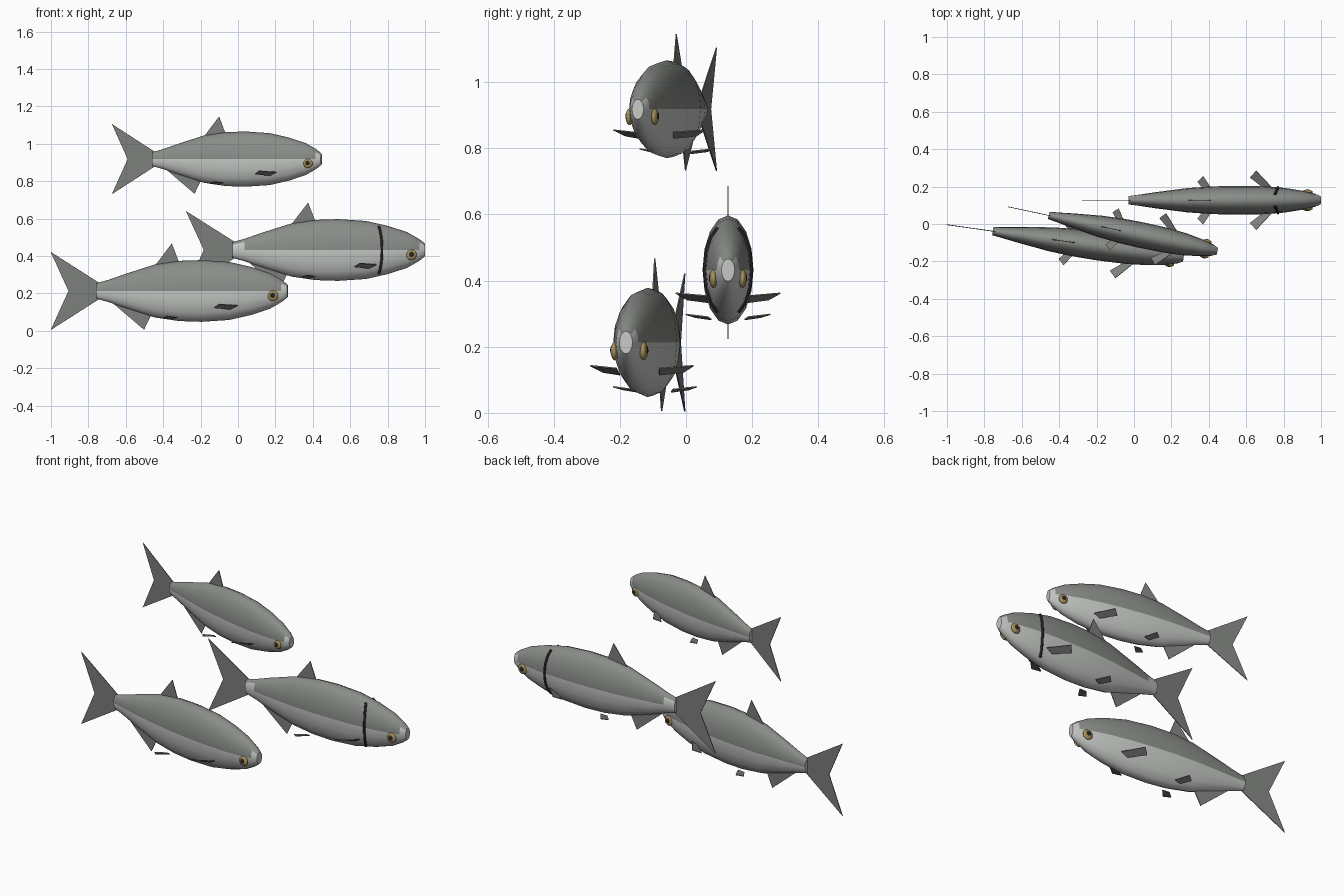
import bpy, bmesh, math
from mathutils import Matrix, Vector

if "Cube" in bpy.data.objects:
    bpy.data.objects.remove(bpy.data.objects["Cube"])


def material(name, r, g, b):
    m = bpy.data.materials.new(name)
    m.use_nodes = True
    m.diffuse_color = (r, g, b, 1)
    bsdf = next(n for n in m.node_tree.nodes if n.type == 'BSDF_PRINCIPLED')
    bsdf.inputs["Base Color"].default_value = (r, g, b, 1)
    return m


BACK = material("back_grey", 0.25, 0.265, 0.245)
BELLY = material("belly_silver", 0.56, 0.58, 0.56)
FIN = material("fin_grey", 0.2, 0.21, 0.2)
GOLD = material("eye_gold", 0.38, 0.28, 0.1)
BLACK = material("pupil_black", 0.02, 0.02, 0.02)
BAND = material("gill_band_black", 0.015, 0.015, 0.015)

# Body stations: x, half height, half width
STATIONS = [(-.515, .042, .022), (-.45, .06, .031), (-.37, .088, .043),
            (-.2, .142, .065), (-.07, .161, .074), (.05, .165, .077),
            (.2, .155, .075), (.32, .128, .066), (.42, .095, .05),
            (.485, .058, .034), (.515, .034, .02)]
SIDES = 16


def section(x):
    """Half height and half width of the body at x."""
    for (x0, h0, w0), (x1, h1, w1) in zip(STATIONS, STATIONS[1:]):
        if x0 <= x <= x1:
            t = (x - x0) / (x1 - x0)
            return h0 + t * (h1 - h0), w0 + t * (w1 - w0)


def add_object(name, bm, mats, matrix, smooth=False):
    bmesh.ops.recalc_face_normals(bm, faces=bm.faces)
    mesh = bpy.data.meshes.new(name)
    bm.to_mesh(mesh)
    bm.free()
    for m in mats:
        mesh.materials.append(m)
    ob = bpy.data.objects.new(name, mesh)
    bpy.context.collection.objects.link(ob)
    ob.matrix_world = matrix
    if smooth:
        bpy.ops.object.select_all(action='DESELECT')
        ob.select_set(True)
        bpy.context.view_layer.objects.active = ob
        bpy.ops.object.shade_smooth_by_angle(angle=math.radians(50))
    return ob


def body(name, matrix, pale_tail):
    bm = bmesh.new()
    rings = []
    for x, h, w in STATIONS:
        angles = [2 * math.pi * i / SIDES for i in range(SIDES)]
        rings.append([bm.verts.new((x, w * math.cos(a), h * math.sin(a))) for a in angles])
    for a, b in zip(rings, rings[1:]):
        for i in range(SIDES):
            j = (i + 1) % SIDES
            bm.faces.new((a[i], a[j], b[j], b[i]))
    bm.faces.new(rings[0])
    bm.faces.new(rings[-1])
    # Dark back, pale belly, pale cheeks at the snout and tail root
    for f in bm.faces:
        c = f.calc_center_median()
        pale_end = c.z < .03 and (c.x > .49 or (pale_tail and c.x < -.46))
        f.material_index = 1 if c.z < .001 or pale_end else 0
    add_object(name + "_body", bm, [BACK, BELLY], matrix, True)


def fin(name, points, matrix):
    bm = bmesh.new()
    bm.faces.new([bm.verts.new(p) for p in points])
    ob = add_object(name, bm, [FIN], matrix)
    mod = ob.modifiers.new("thickness", 'SOLIDIFY')
    mod.thickness = .004
    mod.offset = 0


def ball(name, centre, radii, mat, matrix):
    bm = bmesh.new()
    bmesh.ops.create_uvsphere(bm, u_segments=20, v_segments=12, radius=1)
    bmesh.ops.transform(bm, verts=bm.verts,
                        matrix=Matrix.Translation(centre) @ Matrix.Diagonal((*radii, 1)))
    add_object(name, bm, [mat], matrix, True)


def gill_band(name, side, matrix):
    curve = bpy.data.curves.new(name, 'CURVE')
    curve.dimensions = '3D'
    curve.bevel_depth = .007
    curve.bevel_resolution = 2
    curve.use_fill_caps = True
    spline = curve.splines.new('POLY')
    count = 17
    spline.points.add(count - 1)
    for i, p in enumerate(spline.points):
        a = math.radians(-64 + 128 * i / (count - 1))
        x = .255 + .03 * math.cos(a)
        h, w = section(x)
        p.co = (x, side * w * math.cos(a), h * math.sin(a), 1)
    curve.materials.append(BAND)
    ob = bpy.data.objects.new(name, curve)
    bpy.context.collection.objects.link(ob)
    ob.matrix_world = matrix


def fish(name, centre, yaw, scale, banded=False):
    m = (Matrix.Translation(centre) @ Matrix.Rotation(math.radians(yaw), 4, 'Z')
         @ Matrix.Scale(scale, 4))
    body(name, m, banded)
    # Upright fins on the centre line
    flat = {
        "tail_fin": [(-.5, .042), (-.764, .209), (-.668, 0), (-.764, -.209), (-.5, -.042)],
        "dorsal_fin": [(-.07, .15), (-.11, .254), (-.205, .13)],
        "anal_fin": [(-.22, -.125), (-.26, -.207), (-.435, -.06)],
    }
    for part, pts in flat.items():
        fin(f"{name}_{part}", [(x, 0, z) for x, z in pts], m)
    # Paired fins, eyes and gill bands
    for label, s in (("left", 1), ("right", -1)):
        paired = {
            "pectoral_fin": [(.255, .066, -.078), (.215, .06, -.098),
                             (.135, .122, -.09), (.168, .158, -.07)],
            "pelvic_fin": [(-.07, .062, -.142), (-.105, .05, -.15),
                           (-.146, .098, -.143), (-.115, .128, -.134)],
        }
        for part, pts in paired.items():
            fin(f"{name}_{label}_{part}", [(x, s * y, z) for x, y, z in pts], m)
        ball(f"{name}_{label}_eye", (.442, s * .044, -.026), (.028, .012, .028), GOLD, m)
        ball(f"{name}_{label}_pupil", (.442, s * .049, -.024), (.017, .009, .017), BLACK, m)
        if banded:
            gill_band(f"{name}_{label}_gill_band", s, m)


fish("upper_fish", Vector((-.005, -.05, .918)), -12, .895)
fish("middle_fish", Vector((.485, .127, .432)), 0, 1, banded=True)
fish("lower_fish", Vector((-.245, -.11, .213)), -8, 1)
